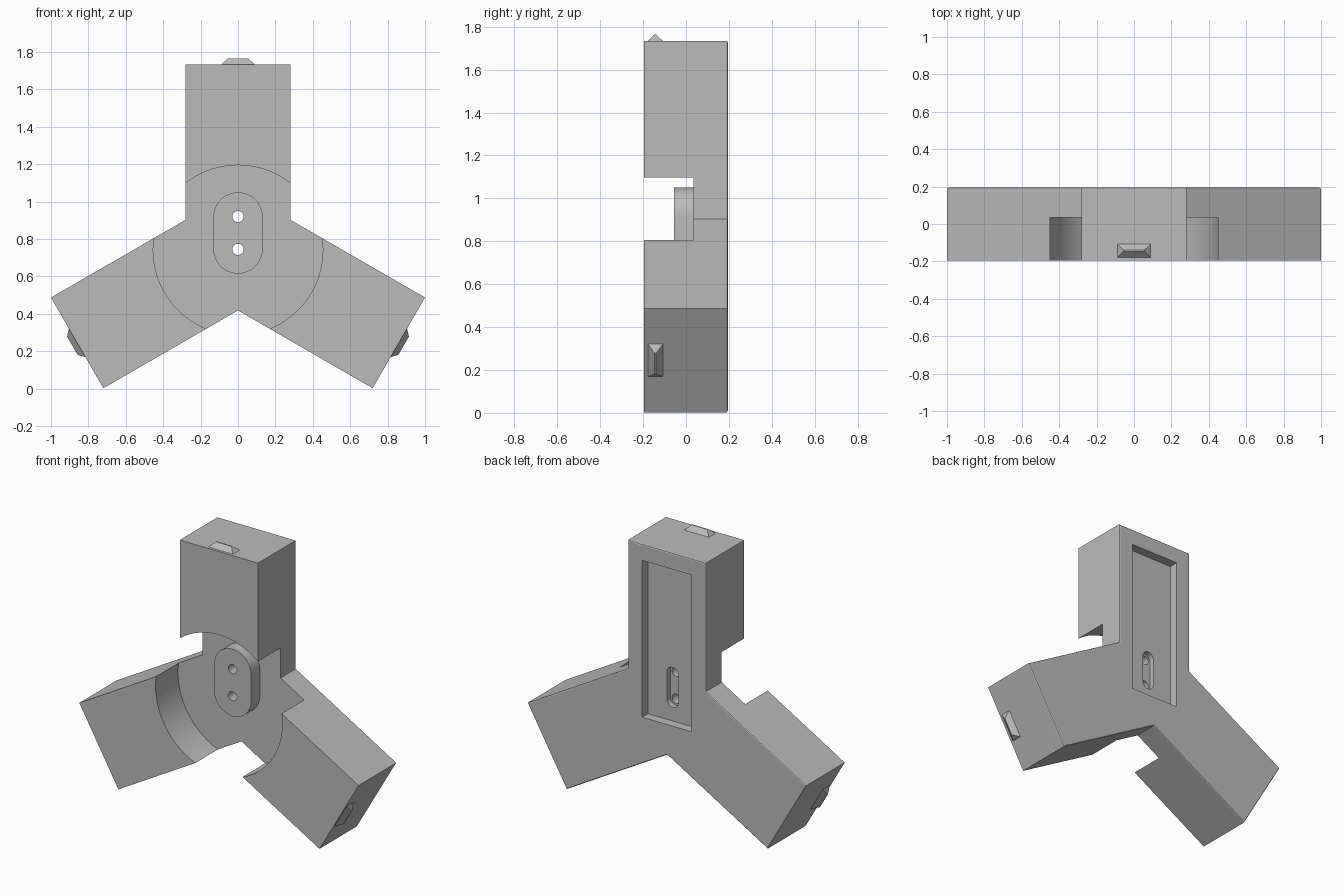
import bpy, bmesh
from math import pi, sin, cos, radians
from mathutils import Matrix, Vector

cube = bpy.data.objects.get("Cube")
if cube:
    bpy.data.objects.remove(cube, do_unlink=True)

HALF, REACH, HUB_Z = 0.28, 0.993, 0.7415   # arm half width, arm length, hub height
FRONT, BACK, FLOOR = -0.195, 0.195, 0.035  # depth planes
POCKET = 0.135
HOLES = (0.745, 0.92)

grey = bpy.data.materials.new("plain grey")
grey.use_nodes = True
colour = (0.5, 0.5, 0.5, 1)
grey.diffuse_color = colour
grey.node_tree.nodes["Principled BSDF"].inputs["Base Color"].default_value = colour


def add_object(name, bm):
    bmesh.ops.recalc_face_normals(bm, faces=bm.faces)
    mesh = bpy.data.meshes.new(name)
    bm.to_mesh(mesh)
    bm.free()
    mesh.materials.append(grey)
    ob = bpy.data.objects.new(name, mesh)
    bpy.context.collection.objects.link(ob)
    return ob


def prism(name, outline, y0, y1, bevel=0):
    """Extrude an (x, z) outline along y, optionally chamfering the back rim."""
    bm = bmesh.new()
    face = bm.faces.new([bm.verts.new((x, y0, z)) for x, z in outline])
    bmesh.ops.extrude_face_region(bm, geom=[face])
    bm.verts.ensure_lookup_table()
    for v in bm.verts[len(outline):]:
        v.co.y = y1
    if bevel:
        rim = [e for e in bm.edges if all(abs(v.co.y - y1) < 1e-5 for v in e.verts)]
        bmesh.ops.bevel(bm, geom=rim, offset=bevel, segments=2, profile=0.5,
                        affect='EDGES')
    return add_object(name, bm)


def stadium(z0, z1, r, steps=24):
    """Upright rounded slot whose arc centres are at z0 and z1."""
    pts = []
    for centre, start in ((z1, 0), (z0, pi)):
        for i in range(steps + 1):
            a = start + pi * i / steps
            pts.append((r * cos(a), centre + r * sin(a)))
    return pts


def circle(z, r, steps):
    return [(r * cos(2 * pi * i / steps), z + r * sin(2 * pi * i / steps))
            for i in range(steps)]


def cut(target, cutters):
    for c in cutters:
        c.hide_render = True
        mod = target.modifiers.new("cut", 'BOOLEAN')
        mod.operation, mod.solver, mod.object = 'DIFFERENCE', 'EXACT', c
    bpy.context.view_layer.update()
    graph = bpy.context.evaluated_depsgraph_get()
    mesh = bpy.data.meshes.new_from_object(target.evaluated_get(graph))
    target.modifiers.clear()
    target.data = mesh


# Three-armed body outline: two end corners and one inner corner per arm
outline = []
for k in range(3):
    a = radians(90 + 120 * k)
    d, s = Vector((cos(a), sin(a))), Vector((-sin(a), cos(a)))
    b = a + radians(60)
    inner = Vector((cos(b), sin(b))) * HALF / cos(radians(30))
    outline += [(p.x, p.y + HUB_Z) for p in (d * REACH - s * HALF, d * REACH + s * HALF, inner)]
body = prism("three_arm_body", outline, FRONT, BACK, 0.008)

# Raised oval mount in the hub
mount = prism("oval_mount", stadium(0.747, 0.918, 0.132), -0.055, FLOOR + 0.02)

# Hub recess, back pocket, slot and screw holes
recess = prism("hub_recess_cutter", circle(HUB_Z, 0.4535, 96), FRONT - 0.1, FLOOR)
w = 0.177
pocket = prism("pocket_cutter", [(-w, 0.615), (w, 0.615), (w, 1.63), (-w, 1.63)],
               POCKET, BACK + 0.1)
slot = prism("slot_cutter", stadium(*HOLES, 0.042), POCKET - 0.035, POCKET + 0.02)
holes = [prism("hole_cutter", circle(z, 0.03, 32), -0.3, 0.12) for z in HOLES]
cut(body, [recess, pocket, slot] + holes)
cut(mount, holes)
for c in [recess, pocket, slot] + holes:
    bpy.data.objects.remove(c, do_unlink=True)

# Tapered locating tab on each arm end
tabs = []
for k, name in enumerate(("top_tab", "right_tab", "left_tab")):
    bm = bmesh.new()
    rings = []
    for hx, hy, z in ((0.088, 0.035, REACH - 0.005), (0.088, 0.035, REACH),
                      (0.056, 0.004, REACH + 0.03)):
        rings.append([bm.verts.new((sx * hx, sy * hy - 0.143, z))
                      for sx, sy in ((-1, -1), (1, -1), (1, 1), (-1, 1))])
    bm.faces.new(rings[0])
    bm.faces.new(rings[-1])
    for lo, hi in zip(rings, rings[1:]):
        for i in range(4):
            j = (i + 1) % 4
            bm.faces.new((lo[i], lo[j], hi[j], hi[i]))
    turn = Matrix.Rotation(radians(-120 * k), 4, 'Y')
    bmesh.ops.transform(bm, matrix=Matrix.Translation((0, 0, HUB_Z)) @ turn, verts=bm.verts)
    tabs.append(add_object(name, bm))

# Smooth the round walls and keep the edges sharp
bpy.ops.object.select_all(action='DESELECT')
for ob in (body, mount):
    ob.select_set(True)
bpy.context.view_layer.objects.active = body
bpy.ops.object.shade_smooth_by_angle(angle=radians(20))
